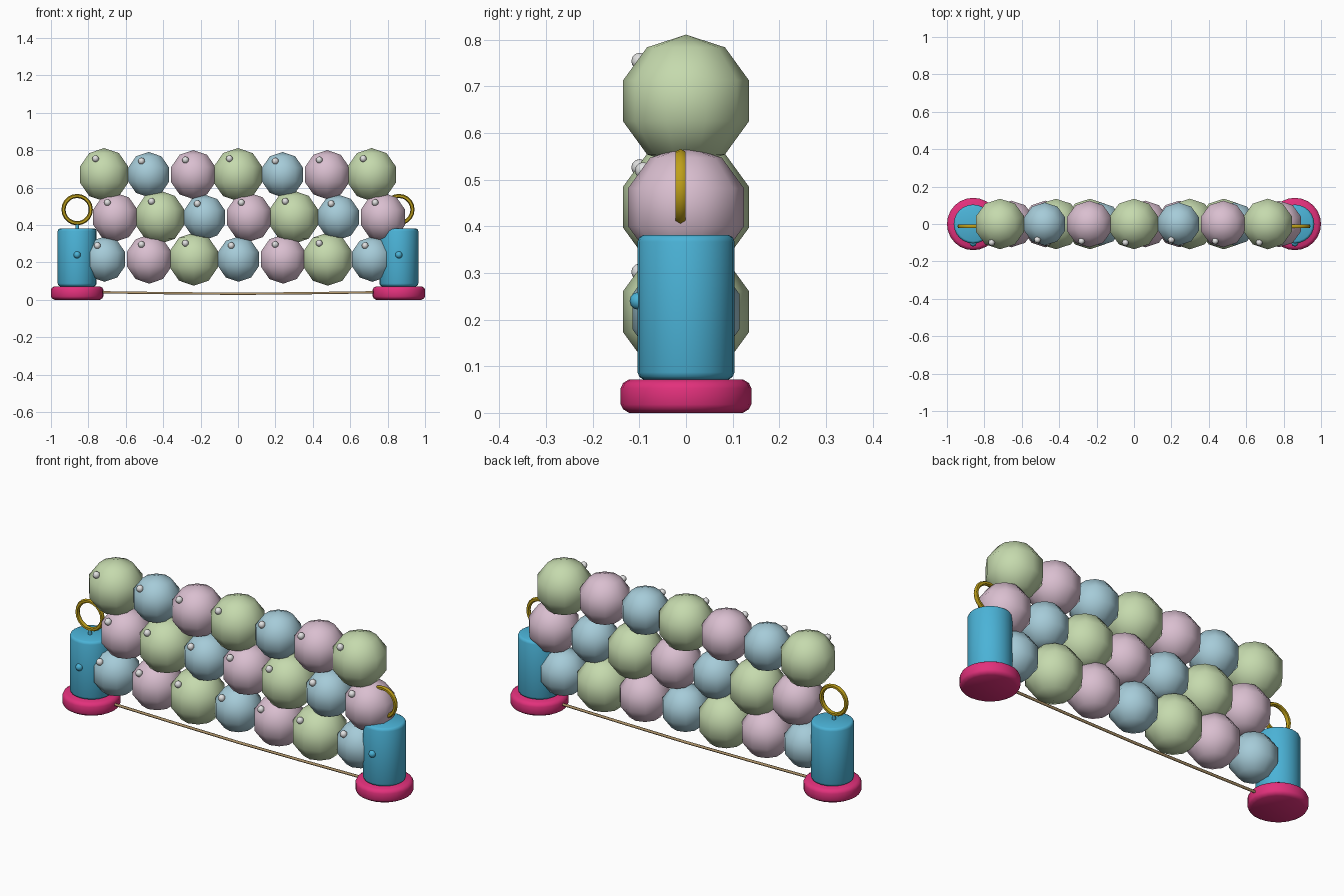
import bpy, bmesh, math
from mathutils import Matrix, Vector

if "Cube" in bpy.data.objects:
    bpy.data.objects.remove(bpy.data.objects["Cube"])


def material(name, rgb):
    m = bpy.data.materials.new(name)
    m.diffuse_color = (*rgb, 1)
    m.use_nodes = True
    m.node_tree.nodes["Principled BSDF"].inputs["Base Color"].default_value = m.diffuse_color
    return m


GREEN = material("pale green", (0.56, 0.70, 0.42))
PINK = material("pale pink", (0.70, 0.52, 0.63))
BLUE = material("pale blue", (0.38, 0.60, 0.69))
CYAN = material("bright blue", (0.07, 0.45, 0.68))
MAGENTA = material("magenta", (0.76, 0.03, 0.20))
GOLD = material("gold", (0.52, 0.35, 0.01))
TAN = material("tan string", (0.45, 0.31, 0.15))
WHITE = material("off white", (0.75, 0.75, 0.75))


def lathe(name, profile, sides, mat, loc, closed=False, rot=None, angle=60):
    """Turn a (radius, height) profile about the z axis."""
    bm = bmesh.new()
    rings = []
    for i in range(sides):
        a = math.pi / 2 + 2 * math.pi * i / sides
        rings.append([bm.verts.new((r * math.cos(a), r * math.sin(a), z)) for r, z in profile])
    n = len(profile)
    for i in range(sides):
        p, q = rings[i], rings[(i + 1) % sides]
        for j in range(n if closed else n - 1):
            k = (j + 1) % n
            bm.faces.new((p[j], q[j], q[k], p[k]))
    bmesh.ops.remove_doubles(bm, verts=bm.verts, dist=1e-5)
    bmesh.ops.recalc_face_normals(bm, faces=bm.faces)
    if rot:
        bmesh.ops.transform(bm, matrix=rot, verts=bm.verts)
    me = bpy.data.meshes.new(name)
    bm.to_mesh(me)
    bm.free()
    me.materials.append(mat)
    for f in me.polygons:
        f.use_smooth = True
    me.set_sharp_from_angle(angle=math.radians(angle))
    ob = bpy.data.objects.new(name, me)
    ob.location = loc
    bpy.context.collection.objects.link(ob)
    return ob


def ball(name, r, sides, rings, mat, loc):
    prof = [(r * math.sin(math.pi * i / rings), r * math.cos(math.pi * i / rings))
            for i in range(rings + 1)]
    prof[0], prof[-1] = (0, r), (0, -r)
    return lathe(name, prof, sides, mat, loc)


# Three rows of balls, each with a small highlight bead at the upper left front
KINDS = {"g": (GREEN, 0.142), "p": (PINK, 0.131), "b": (BLUE, 0.121)}
ROWS = [(0.217, -0.713, "bpgbpgb"), (0.441, -0.656, "pgbpgbp"), (0.669, -0.716, "gbpgbpg")]
for row, (z, x0, kinds) in enumerate(ROWS):
    for i, k in enumerate(kinds):
        mat, r = KINDS[k]
        c = Vector((x0 + 0.2385 * i, 0, z))
        ball(f"ball_{row}_{i}", r, 10, 5, mat, c)
        ball(f"highlight_{row}_{i}", 0.018, 8, 6, WHITE,
             c + Vector((-0.32, -0.70, 0.60)) * r)

# End weights: base disc, post, stud, ring stem and ring
turn = Matrix.Rotation(math.pi / 2, 4, "X")
ring_profile = [(0.073 + 0.011 * math.cos(a), 0.012 * math.sin(a))
                for a in (math.pi / 3 * i for i in range(6))]
for side, x in (("left", -0.86), ("right", 0.86)):
    lathe(side + "_base", [(0, 0), (0.122, 0), (0.135, 0.008), (0.14, 0.018), (0.14, 0.053),
                           (0.135, 0.064), (0.122, 0.072), (0, 0.072)], 24, MAGENTA, (x, 0, 0))
    lathe(side + "_post", [(0, 0.07), (0.092, 0.072), (0.1, 0.077), (0.104, 0.087), (0.104, 0.367),
                           (0.1, 0.377), (0.092, 0.381), (0, 0.381)], 24, CYAN, (x, 0, 0))
    ball(side + "_stud", 0.019, 8, 6, CYAN, (x, -0.102, 0.24))
    lathe(side + "_ring_stem", [(0, 0.37), (0.01, 0.37), (0.01, 0.408), (0, 0.408)], 8,
          CYAN, (x, -0.012, 0))
    lathe(side + "_ring", ring_profile, 20, GOLD, (x, -0.012, 0.482), closed=True, rot=turn)

# Slightly sagging string between the bases
cu = bpy.data.curves.new("string", "CURVE")
cu.dimensions = "3D"
cu.bevel_depth = 0.007
cu.bevel_resolution = 1
sp = cu.splines.new("POLY")
path = [(-0.8, 0.041), (-0.36, 0.035), (0, 0.032), (0.36, 0.035), (0.8, 0.041)]
sp.points.add(len(path) - 1)
for p, (x, z) in zip(sp.points, path):
    p.co = (x, 0, z, 1)
cu.materials.append(TAN)
bpy.context.collection.objects.link(bpy.data.objects.new("string", cu))
